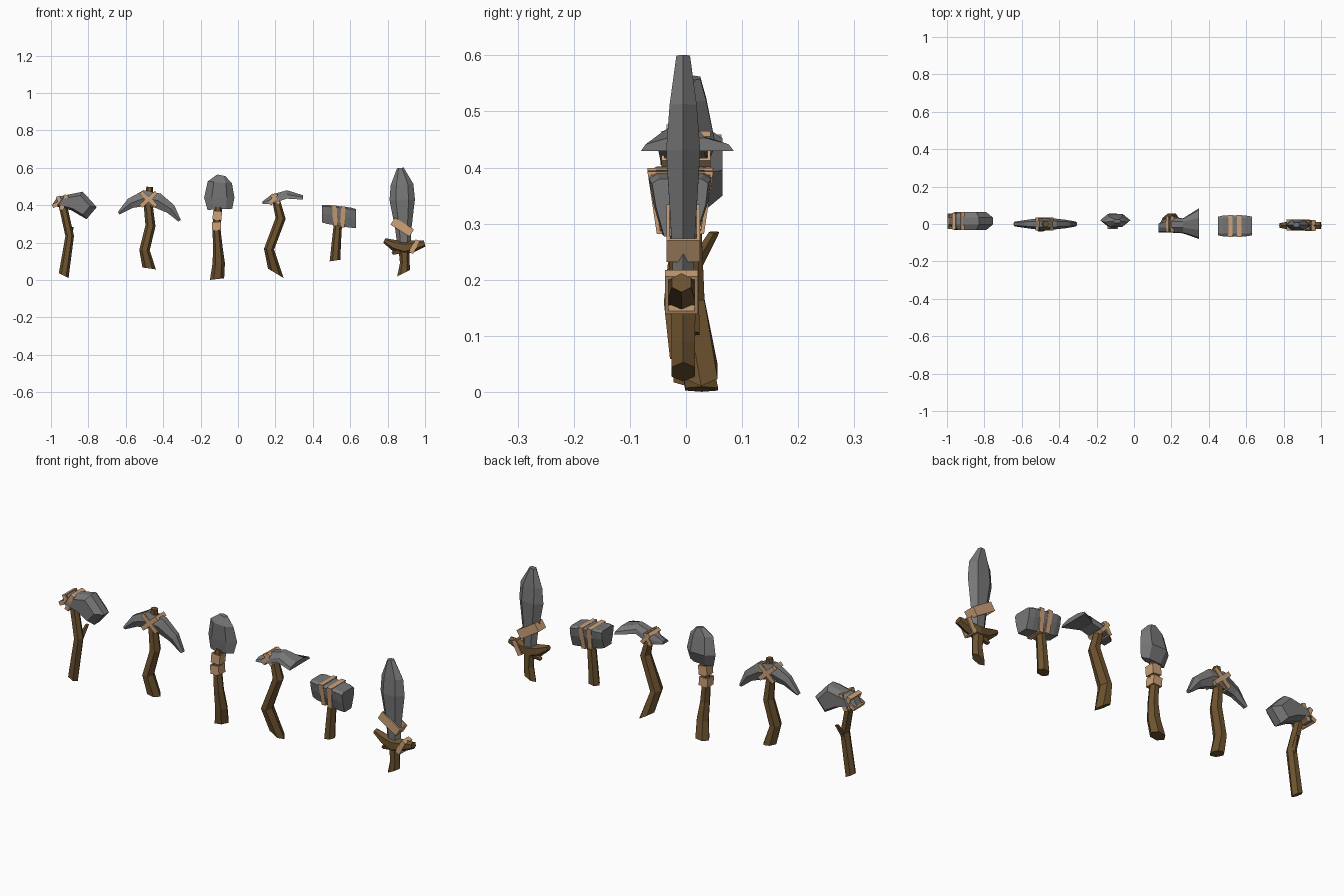
import bpy, bmesh, math
from mathutils import Vector


def material(name, rgb):
    m = bpy.data.materials.new(name)
    m.diffuse_color = (*rgb, 1)
    return m


STONE = material("grey stone", (0.185, 0.185, 0.185))
WOOD = material("brown wood", (0.155, 0.087, 0.029))
HIDE = material("tan binding", (0.62, 0.365, 0.19))


def finish(name, bm, mat):
    bmesh.ops.recalc_face_normals(bm, faces=bm.faces)
    me = bpy.data.meshes.new(name)
    bm.to_mesh(me)
    bm.free()
    me.materials.append(mat)
    ob = bpy.data.objects.new(name, me)
    bpy.context.collection.objects.link(ob)
    return ob


def loft(name, rings, mat):
    """Join equal-sized rings of points and cap both ends."""
    bm = bmesh.new()
    vs = [[bm.verts.new(p) for p in r] for r in rings]
    n = len(vs[0])
    for a, b in zip(vs, vs[1:]):
        for i in range(n):
            j = (i + 1) % n
            bm.faces.new((a[i], a[j], b[j], b[i]))
    bm.faces.new(vs[0])
    bm.faces.new(vs[-1])
    return finish(name, bm, mat)


def sweep(name, path, mat, sides=6, phase=0.0, cut=None):
    """Stations: x, y, z, half width in xz, half depth in y; cut slopes the first end."""
    pts = [Vector(p[:3]) for p in path]
    rings = []
    for i, p in enumerate(path):
        t = pts[min(i + 1, len(pts) - 1)] - pts[max(i - 1, 0)]
        n = Vector((t.z, 0, -t.x)).normalized()
        if i == 0 and cut is not None:
            n = Vector((1, 0, cut))
        ring = []
        for k in range(sides):
            a = phase + 2 * math.pi * k / sides
            ring.append(pts[i] + n * p[3] * math.cos(a) + Vector((0, p[4] * math.sin(a), 0)))
        rings.append(ring)
    return loft(name, rings, mat)


def strap(name, c, deg, hu, hy, w, taper=1.0, th=0.006):
    """Rectangular band round a part; deg is the band's slope in front view."""
    a = math.radians(deg)
    u = Vector((math.cos(a), 0, math.sin(a)))
    v = Vector((-math.sin(a), 0, math.cos(a)))
    bm = bmesh.new()
    rings = []
    for side, t in ((-1, 0), (1, 0), (1, th), (-1, th)):
        rings.append([bm.verts.new(Vector(c) + v * side * w / 2 + u * su * (hu - t)
                                   + Vector((0, sy * (hy * (taper if su > 0 else 1) - t), 0)))
                      for su, sy in ((-1, -1), (1, -1), (1, 1), (-1, 1))])
    for k in range(4):
        r, s = rings[k], rings[(k + 1) % 4]
        for i in range(4):
            j = (i + 1) % 4
            bm.faces.new((r[i], r[j], s[j], s[i]))
    return finish(name, bm, HIDE)


# Axe: bent handle with a twig, chunky stone head, crossed bindings
sweep("axe_handle", [(-.932, 0, .024, .026, .026), (-.90, 0, .235, .023, .026),
                     (-.943, .012, .43, .022, .022)], WOOD, cut=-.5)
sweep("axe_twig", [(-.905, 0, .20, .016, .018), (-.888, .05, .285, .009, .01)], WOOD, 5)
outline = [(-.995, .40), (-.965, .445), (-.83, .472), (-.755, .39), (-.81, .325), (-.89, .372)]
cx, cz = -.875, .408
loft("axe_head", [[(cx + (x - cx) * s, y, cz + (z - cz) * s) for x, z in outline]
                  for y, s in ((-.033, .7), (-.003, 1), (.035, 1), (.065, .7))], STONE)
strap("axe_binding_a", (-.932, .015, .415), 68, .043, .048, .022)
strap("axe_binding_b", (-.95, .015, .413), 112, .037, .045, .022)
strap("axe_binding_c", (-.955, .015, .413), 28, .042, .042, .02)

# Pickaxe: curved double-pointed head on a crooked handle
sweep("pickaxe_handle", [(-.475, 0, .062, .036, .033), (-.50, -.01, .16, .028, .034),
                         (-.468, 0, .29, .027, .03), (-.48, 0, .40, .024, .024),
                         (-.472, 0, .498, .018, .018)], WOOD, cut=-.15)
sweep("pickaxe_head", [(-.638, 0, .357, .009, .013), (-.575, 0, .41, .032, .022),
                       (-.50, 0, .438, .049, .032), (-.43, 0, .425, .047, .03),
                       (-.36, 0, .38, .032, .022), (-.312, 0, .317, .009, .013)], STONE, 6, math.pi / 6)
for d, label in ((42, "a"), (-42, "b")):
    strap("pickaxe_binding_" + label, (-.478, 0, .432), d, .055, .035, .022)

# Shovel: straight handle with a flared foot, leaf-shaped stone blade
sweep("shovel_handle", [(-.112, .028, .005, .038, .034), (-.103, .012, .09, .033, .03),
                        (-.108, 0, .18, .025, .026), (-.115, 0, .27, .022, .024),
                        (-.106, .005, .39, .021, .02)], WOOD, cut=.12)
sweep("shovel_blade", [(-.097, .01, .378, .066, .018), (-.1, .02, .44, .081, .038),
                       (-.097, .01, .522, .065, .03), (-.09, .015, .56, .022, .012)], STONE)
strap("shovel_binding_low", (-.115, 0, .288), 4, .024, .026, .045)
strap("shovel_binding_high", (-.111, 0, .345), -5, .024, .025, .048)

# Hoe: strongly bent handle, flat blade flaring to the right
sweep("hoe_handle", [(.202, .027, .036, .042, .034), (.166, 0, .165, .027, .038),
                     (.228, 0, .33, .027, .03), (.20, 0, .44, .02, .022)], WOOD, cut=-.6)
stations = [(.13, -.045, .0, .405, .42), (.18, -.045, .04, .408, .457),
            (.262, -.05, .03, .435, .48), (.348, -.08, .085, .43, .453)]
loft("hoe_blade", [[(x, a, zb), (x, b, zb), (x, b * .9, (zb + zt) / 2), (x, b * .4, zt),
                    (x, a * .4, zt), (x, a * .9, (zb + zt) / 2)]
                   for x, a, b, zb, zt in stations], STONE)
strap("hoe_binding_a", (.188, 0, .432), 60, .033, .044, .02)
strap("hoe_binding_b", (.2, 0, .432), 130, .033, .044, .018)

# Hammer: short handle, block head that narrows underneath
sweep("hammer_handle", [(.519, 0, .104, .029, .028), (.525, 0, .19, .025, .026),
                        (.535, 0, .31, .022, .024)], WOOD, cut=.15)
blocks = [(.45, .308, .4, .9), (.475, .30, .402, 1), (.60, .28, .388, 1), (.63, .277, .38, .9)]
loft("hammer_head", [[(x, -.01 + y * s, zb + (zt - zb) * f) for y, f in
                      ((-.032, 0), (.03, 0), (.05, .55), (.055, .92), (.042, 1),
                       (-.042, 1), (-.056, .92), (-.048, .5))]
                     for x, zb, zt, s in blocks], STONE)
strap("hammer_binding_a", (.518, -.01, .344), 93, .055, .042, .024, 1.4)
strap("hammer_binding_b", (.56, -.01, .338), 86, .056, .042, .024, 1.4)

# Sword: leaf-shaped stone blade, curved wooden guard, short grip
sweep("sword_blade", [(.888, -.005, .17, .035, .02), (.884, -.005, .27, .043, .024),
                      (.878, -.005, .43, .068, .035), (.877, -.005, .51, .061, .028),
                      (.868, -.005, .599, .018, .014)], STONE)
sweep("sword_guard", [(.782, -.008, .212, .013, .015), (.835, -.008, .185, .03, .024),
                      (.89, -.008, .172, .038, .032), (.945, -.008, .182, .029, .026),
                      (.998, -.008, .195, .017, .02)], WOOD)
sweep("sword_guard_spur", [(.87, -.008, .165, .03, .022), (.825, -.008, .14, .008, .01)], WOOD, 5)
sweep("sword_grip", [(.885, -.005, .036, .034, .024), (.892, -.005, .09, .026, .024),
                     (.887, -.005, .18, .03, .026)], WOOD, cut=.5)
strap("sword_blade_binding", (.878, -.005, .283), -32, .06, .03, .045)
strap("sword_guard_binding", (.943, -.008, .178), 62, .038, .029, .024)
